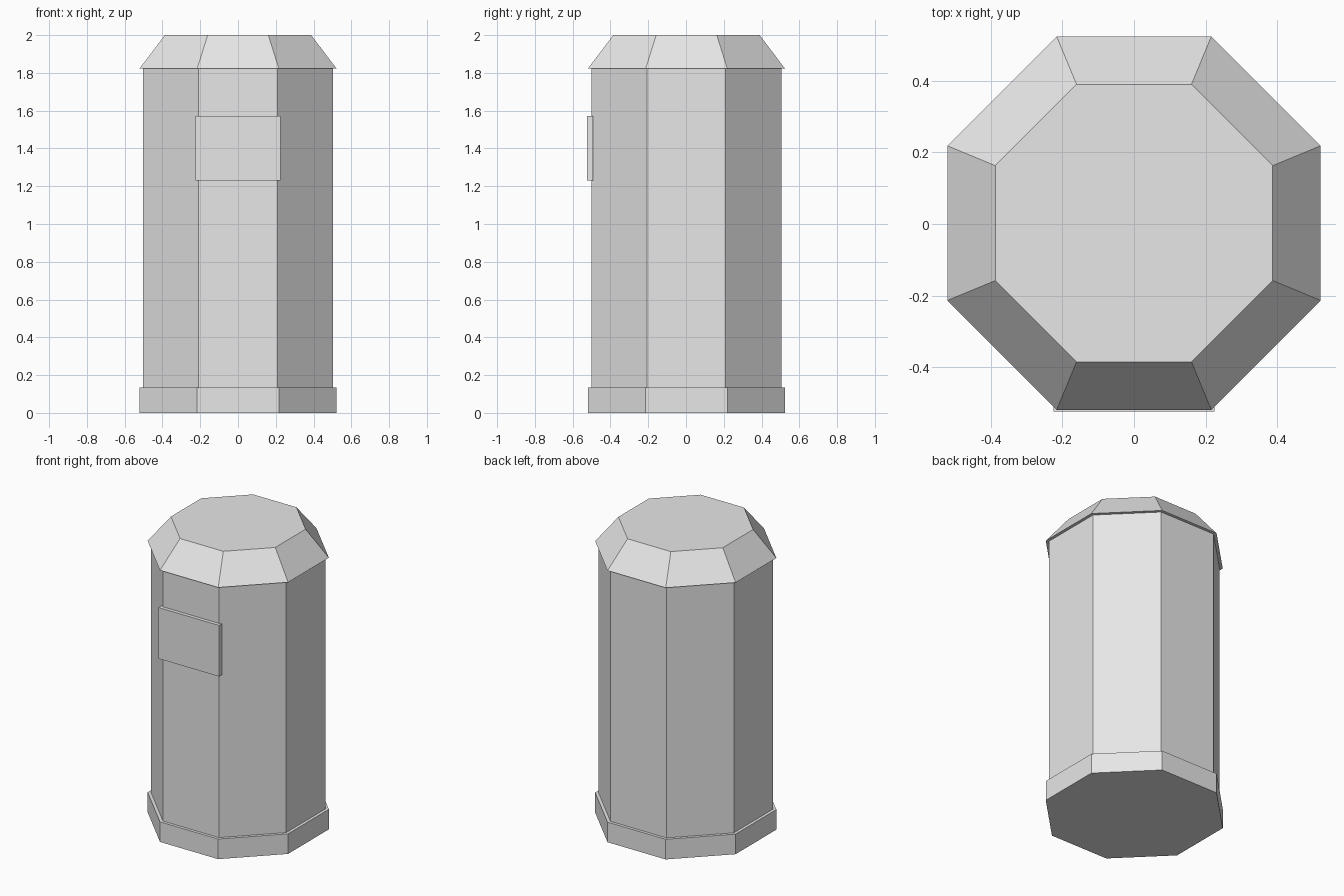
import bpy
import bmesh
import math

if "Cube" in bpy.data.objects:
    bpy.data.objects.remove(bpy.data.objects["Cube"])

CENTRE_Y = 0.0025

grey = bpy.data.materials.new("plain_grey")
grey.diffuse_color = (0.8, 0.8, 0.8, 1.0)
grey.use_nodes = True
grey.node_tree.nodes["Principled BSDF"].inputs["Base Color"].default_value = grey.diffuse_color


def finish(name, bm):
    bmesh.ops.recalc_face_normals(bm, faces=bm.faces)
    mesh = bpy.data.meshes.new(name)
    bm.to_mesh(mesh)
    bm.free()
    mesh.materials.append(grey)
    obj = bpy.data.objects.new(name, mesh)
    bpy.context.collection.objects.link(obj)
    return obj


def octagon_prism(name, bottom, top, z0, z1):
    """Eight-sided solid; bottom and top are centre-to-side distances."""
    bm = bmesh.new()
    rings = []
    for apothem, z in ((bottom, z0), (top, z1)):
        r = apothem / math.cos(math.pi / 8)
        rings.append([bm.verts.new((r * math.cos((i + 0.5) * math.pi / 4),
                                    r * math.sin((i + 0.5) * math.pi / 4) + CENTRE_Y, z))
                      for i in range(8)])
    low, high = rings
    bm.faces.new(low)
    bm.faces.new(high)
    for i in range(8):
        j = (i + 1) % 8
        bm.faces.new((low[i], low[j], high[j], high[i]))
    return finish(name, bm)


def box(name, lo, hi):
    bm = bmesh.new()
    bmesh.ops.create_cube(bm, size=1)
    for v in bm.verts:
        v.co = [(a + b) / 2 + c * (b - a) for a, b, c in zip(lo, hi, v.co)]
    return finish(name, bm)


# Bottom plinth, tall body and sloped lid
octagon_prism("base_plinth", 0.5215, 0.5215, 0.0, 0.135)
octagon_prism("body", 0.502, 0.502, 0.135, 1.823)
octagon_prism("lid", 0.5215, 0.3875, 1.823, 2.0)

# Front panel, slightly wider than the front face
box("front_panel", (-0.225, -0.5235, 1.23), (0.225, -0.492, 1.573))
